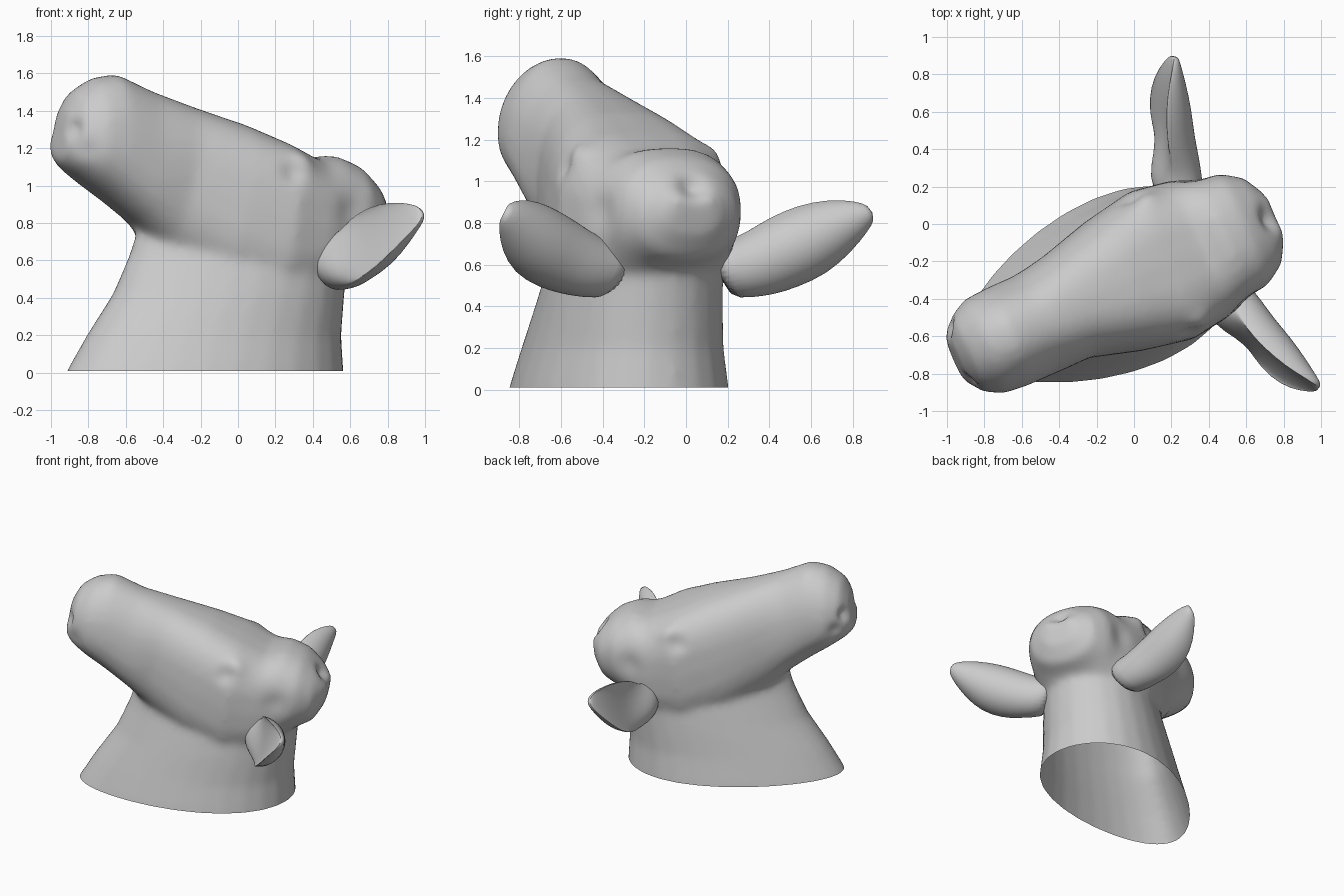
import bpy, bmesh, math
from mathutils import Vector, Matrix

if "Cube" in bpy.data.objects:
    bpy.data.objects.remove(bpy.data.objects["Cube"])

# Everything is modelled along local x (nose -x, back of head +x), then turned into place
PLACE = Matrix.Translation((0, -0.285, 0)) @ Matrix.Rotation(math.radians(23.6), 4, 'Z')
SIDES = 28


def loft(bm, rings):
    loops = [[bm.verts.new(p) for p in ring] for ring in rings]
    for a, b in zip(loops, loops[1:]):
        for i in range(len(a)):
            j = (i + 1) % len(a)
            bm.faces.new((a[i], a[j], b[j], b[i]))
    bm.faces.new(loops[0][::-1])
    bm.faces.new(loops[-1])


def angles():
    return [2 * math.pi * i / SIDES for i in range(SIDES)]


def power(a, e):
    return math.copysign(abs(a) ** e, a)


def make_object(name, bm):
    bmesh.ops.recalc_face_normals(bm, faces=bm.faces[:])
    me = bpy.data.meshes.new(name)
    bm.to_mesh(me)
    bm.free()
    ob = bpy.data.objects.new(name, me)
    bpy.context.collection.objects.link(ob)
    ob.matrix_world = PLACE
    return ob


def bake(ob):
    bpy.context.view_layer.update()
    dg = bpy.context.evaluated_depsgraph_get()
    me = bpy.data.meshes.new_from_object(ob.evaluated_get(dg))
    ob.modifiers.clear()
    ob.data = me


def smooth(ob):
    for p in ob.data.polygons:
        p.use_smooth = True


# Head: (top x, top z, bottom x, bottom z, half width, roundness)
head = [
    (-1.03, 1.40, -1.07, 1.14, .12, .9), (-.97, 1.505, -1.01, 1.08, .215, .9),
    (-.86, 1.575, -.90, 1.00, .27, .9), (-.73, 1.60, -.77, .91, .28, .9),
    (-.53, 1.51, -.62, .80, .28, .85), (-.30, 1.43, -.47, .65, .30, .8),
    (0, 1.33, -.2, .48, .38, .7), (.22, 1.235, .1, .39, .43, .62),
    (.41, 1.145, .37, .40, .395, .68), (.53, 1.165, .51, .50, .35, .8),
    (.66, 1.115, .62, .58, .325, .85), (.765, 1.02, .73, .63, .255, .9),
    (.835, .93, .80, .74, .13, .9)]
bm = bmesh.new()
rings = []
for tx, tz, bx, bz, hw, e in head:
    ring = []
    low = .16 if bx < -.5 else 0  # muzzle is widest low down
    for t in angles():
        c, s = math.cos(t), math.sin(t)
        k = .5 + .5 * power(c, e)
        ring.append((bx + (tx - bx) * k, hw * power(s, e) * (1 - low * c) - low * .12,
                     bz + (tz - bz) * k))
    rings.append(ring)
loft(bm, rings)

# Neck: egg-shaped rings (z, front x, back x, half width, narrowing to the throat)
neck = [(-.12, -1.05, .59, .48, .22), (.02, -.98, .58, .46, .22), (.2, -.87, .57, .425, .22),
        (.42, -.72, .59, .395, .24), (.62, -.63, .61, .36, .3), (.82, -.56, .58, .31, .3)]
rings = []
for z, f, b, hw, egg in neck:
    rings.append([((f + b) / 2 - (b - f) / 2 * math.cos(t),
                   hw * math.sin(t) * (1 - egg * math.cos(t)), z) for t in angles()])
loft(bm, rings)
body = make_object("head_and_neck", bm)

# Fuse head and neck into one soft skin
m = body.modifiers.new("fuse", 'REMESH')
m.mode = 'VOXEL'
m.voxel_size = .025
m = body.modifiers.new("soften", 'SMOOTH')
m.factor = .5
m.iterations = 12
bake(body)

# Sculpted details: (centre, push, radius), repeated on both sides
strokes = [
    ((.16, .36, 1.06), (0, -.03, -.015), .06),     # eye socket
    ((.24, .36, 1.13), (0, .015, .015), .07),      # brow
    ((-1.01, .15, 1.30), (.03, -.01, 0), .045),    # nostril
    ((-.96, .20, 1.20), (.015, -.015, 0), .05),    # mouth corner
    ((.50, .36, .86), (0, -.015, 0), .08),         # hollow behind ear
]
strokes = [(Vector((c[0], c[1] * s, c[2])), Vector((p[0], p[1] * s, p[2])), r)
           for c, p, r in strokes for s in (1, -1)]
strokes.append((Vector((.82, 0, .99)), Vector((-.05, 0, -.02)), .07))  # dimple at the back
for v in body.data.vertices:
    co = v.co.copy()
    for c, p, r in strokes:
        v.co += p * math.exp(-((co - c).length / r) ** 2)

# Open cut at the base of the neck
bm = bmesh.new()
bm.from_mesh(body.data)
bmesh.ops.bisect_plane(bm, geom=bm.verts[:] + bm.edges[:] + bm.faces[:],
                       plane_co=(0, 0, .01), plane_no=(0, 0, 1), clear_inner=True)
bm.to_mesh(body.data)
bm.free()
smooth(body)

# Ears: hollow leaf shapes (x, y, z, half width, depth, front bulge or hollow)
ear = [(.40, .26, .57, .15, .13, 1), (.42, .38, .58, .15, .14, 1),
       (.45, .47, .60, .165, .16, .5), (.48, .58, .645, .185, .19, -.1),
       (.53, .72, .71, .185, .19, -.2), (.585, .84, .78, .14, .14, -.2),
       (.64, .925, .83, .08, .07, -.1), (.67, .965, .85, .035, .03, 0)]
axis = Vector((.34, .85, .40)).normalized()
face = Vector((-.85, .25, .2))
face = (face - axis * face.dot(axis)).normalized()
side = axis.cross(face)
bm = bmesh.new()
rings = []
for x, y, z, hw, d, hollow in ear:
    ring = []
    for t in angles():
        n = d * math.sin(t)
        n = n * hollow if n > 0 else n
        ring.append(Vector((x, y, z)) + side * hw * math.cos(t) + face * (n + d * .3 * (1 - hollow)))
    rings.append(ring)
loft(bm, rings)
ears = make_object("ears", bm)
m = ears.modifiers.new("both_sides", 'MIRROR')
m.use_axis = (False, True, False)
m.use_mirror_merge = False
m = ears.modifiers.new("round", 'SUBSURF')
m.levels = m.render_levels = 1
bake(ears)
smooth(ears)
ears.matrix_world = PLACE @ Matrix.Translation((0, .03, 0))
